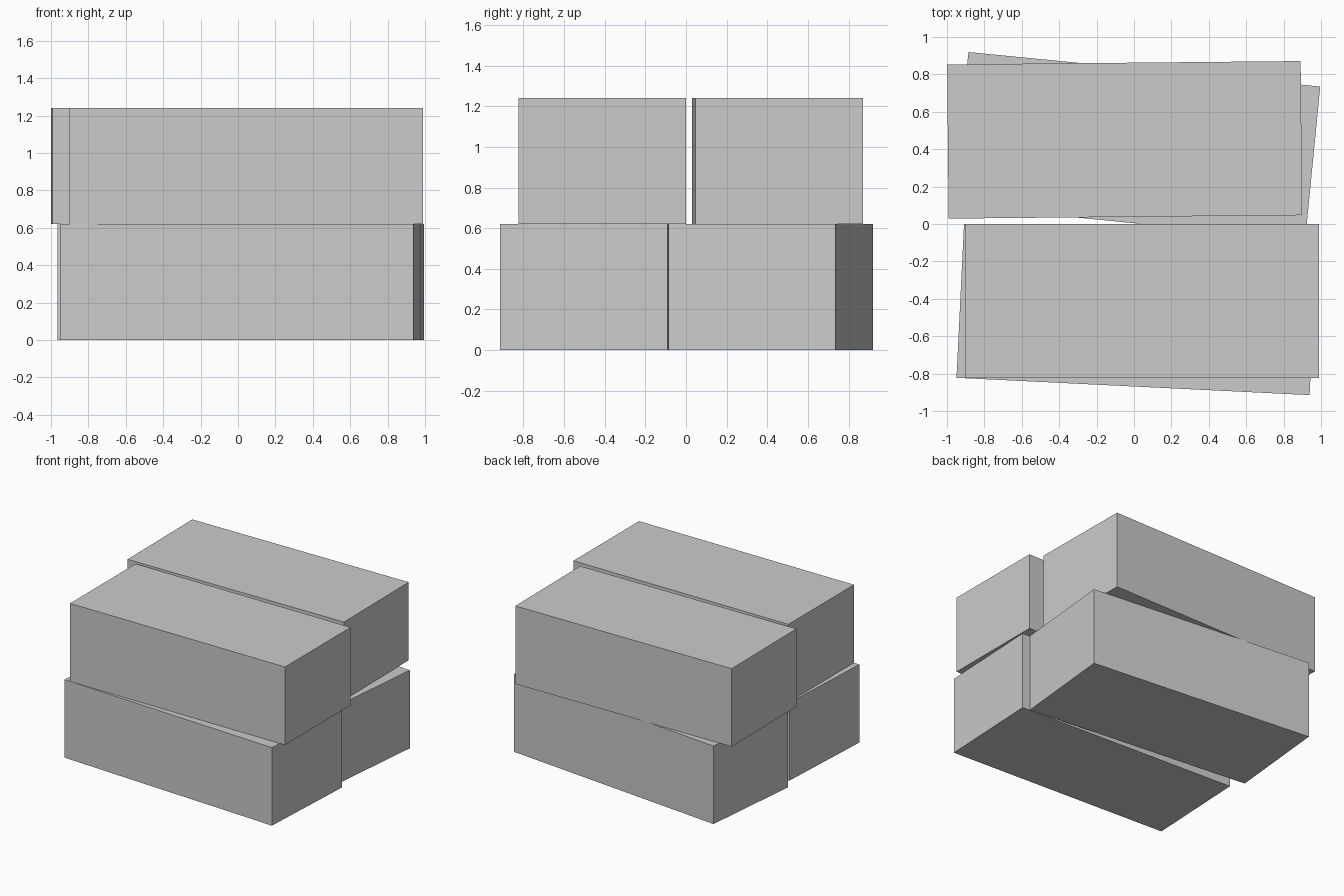
import bpy
from math import radians

cube = bpy.data.objects.get("Cube")
if cube:
    bpy.data.objects.remove(cube, do_unlink=True)

LENGTH, WIDTH, HEIGHT = 1.89, 0.824, 0.62

# Plain grey shared by every block
grey = bpy.data.materials.new("light_grey")
grey.use_nodes = True
colour = (0.6, 0.6, 0.6, 1)
grey.diffuse_color = colour
grey.node_tree.nodes["Principled BSDF"].inputs["Base Color"].default_value = colour


def block(name, x, y, layer, turn):
    """One box, turned about its own vertical axis, on the given layer."""
    bpy.ops.mesh.primitive_cube_add(
        size=1, location=(x, y, HEIGHT * (layer + 0.5)), rotation=(0, 0, radians(turn)))
    obj = bpy.context.object
    obj.name = name
    obj.scale = (LENGTH, WIDTH, HEIGHT)
    obj.data.materials.append(grey)


# Lower pair
block("lower_front_block", 0.015, -0.457, 0, -2.8)
block("lower_back_block", 0.015, 0.417, 0, -5.6)

# Upper pair
block("upper_front_block", 0.045, -0.412, 1, 0)
block("upper_back_block", -0.05, 0.45, 1, 0.55)
